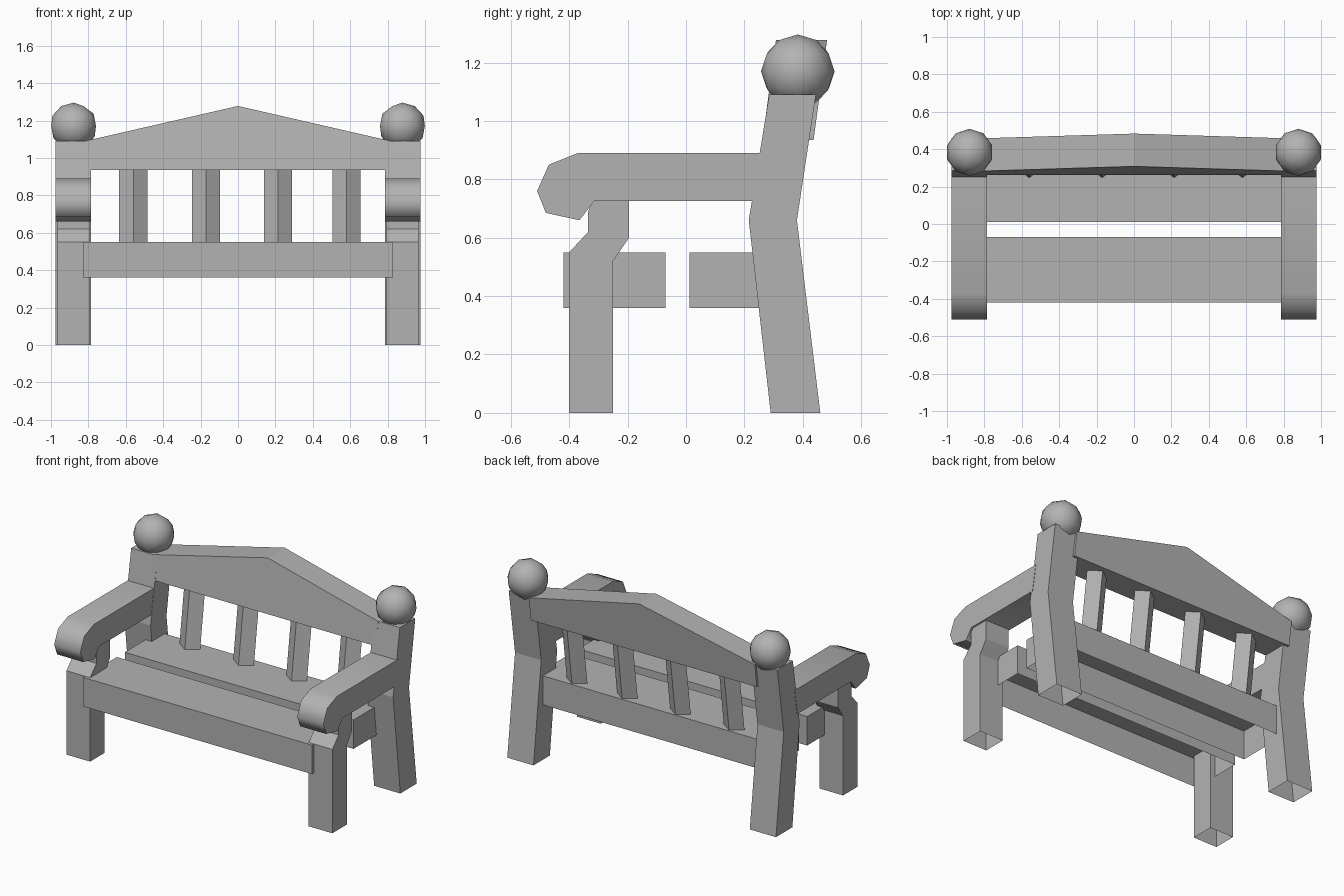
import bpy, bmesh, math
from mathutils import Vector

if "Cube" in bpy.data.objects:
    bpy.data.objects.remove(bpy.data.objects["Cube"])

grey = bpy.data.materials.new("mid_grey")
grey.diffuse_color = (0.45, 0.45, 0.45, 1)
grey.use_nodes = True
grey.node_tree.nodes["Principled BSDF"].inputs["Base Color"].default_value = grey.diffuse_color


def finish(bm, name, mirror=False, open_bottom=False, smooth=None):
    bmesh.ops.recalc_face_normals(bm, faces=bm.faces)
    if open_bottom:
        low = min(v.co.z for v in bm.verts) + 0.001
        under = [f for f in bm.faces if all(v.co.z < low for v in f.verts)]
        bmesh.ops.delete(bm, geom=under, context='FACES')
    me = bpy.data.meshes.new(name)
    bm.to_mesh(me)
    bm.free()
    me.materials.append(grey)
    ob = bpy.data.objects.new(name, me)
    bpy.context.collection.objects.link(ob)
    if smooth:
        for p in me.polygons:
            p.use_smooth = True
        me.set_sharp_from_angle(angle=math.radians(smooth))
    if mirror:
        ob.modifiers.new("mirror", 'MIRROR').use_axis[0] = True
    return ob


def prism(name, points, sweep, **kw):
    """Sweep a closed flat outline along a vector."""
    bm = bmesh.new()
    face = bm.faces.new([bm.verts.new(p) for p in points])
    ext = bmesh.ops.extrude_face_region(bm, geom=[face], use_keep_orig=True)
    moved = [g for g in ext["geom"] if isinstance(g, bmesh.types.BMVert)]
    bmesh.ops.translate(bm, verts=moved, vec=Vector(sweep))
    return finish(bm, name, **kw)


def side_profile(name, yz, x0, x1, **kw):
    return prism(name, [(x0, y, z) for y, z in yz], (x1 - x0, 0, 0), **kw)


# Bent back posts, open underneath
side_profile("back_leg", [(0.29, 0), (0.46, 0), (0.38, 0.66), (0.445, 1.09),
                          (0.285, 1.09), (0.215, 0.66)],
             0.785, 0.975, mirror=True, open_bottom=True)

# Kinked front legs, open underneath
side_profile("front_leg", [(-0.40, 0), (-0.25, 0), (-0.25, 0.52), (-0.195, 0.60),
                           (-0.195, 0.74), (-0.315, 0.74), (-0.335, 0.69),
                           (-0.335, 0.62), (-0.40, 0.55)],
             0.793, 0.965, mirror=True, open_bottom=True)

# Armrests with rounded drooping ends
side_profile("armrest", [(0.27, 0.89), (-0.37, 0.89), (-0.47, 0.85), (-0.51, 0.76),
                         (-0.48, 0.685), (-0.365, 0.66), (-0.315, 0.725), (0.24, 0.725)],
             0.787, 0.977, mirror=True, smooth=62)

# Seat planks, hollow underneath
for name, y0, y1 in (("front_seat_plank", -0.42, -0.07), ("rear_seat_plank", 0.012, 0.362)):
    side_profile(name, [(y0, 0.36), (y1, 0.36), (y1, 0.55), (y0, 0.55)],
                 -0.83, 0.83, open_bottom=True)

# Peaked top rail, leaning back
lean = 0.135
rail = [(-0.82, 0.935), (0.82, 0.935), (0.82, 1.09), (0, 1.278), (-0.82, 1.09)]
prism("top_rail", [(x, 0.262 + lean * (z - 0.935), z) for x, z in rail], (0, 0.175, 0))

# Diamond-section back slats
for x in (-0.56, -0.17, 0.215, 0.58):
    prism("back_slat", [(x - 0.075, 0.298, 0.53), (x, 0.245, 0.53),
                        (x + 0.075, 0.298, 0.53), (x, 0.351, 0.53)],
          (0, 0.44 * lean, 0.44))

# Ball finials
bm = bmesh.new()
bmesh.ops.create_icosphere(bm, subdivisions=2, radius=0.126)
bmesh.ops.translate(bm, verts=bm.verts, vec=(0.879, 0.383, 1.17))
finish(bm, "ball_finial", mirror=True, smooth=60)
